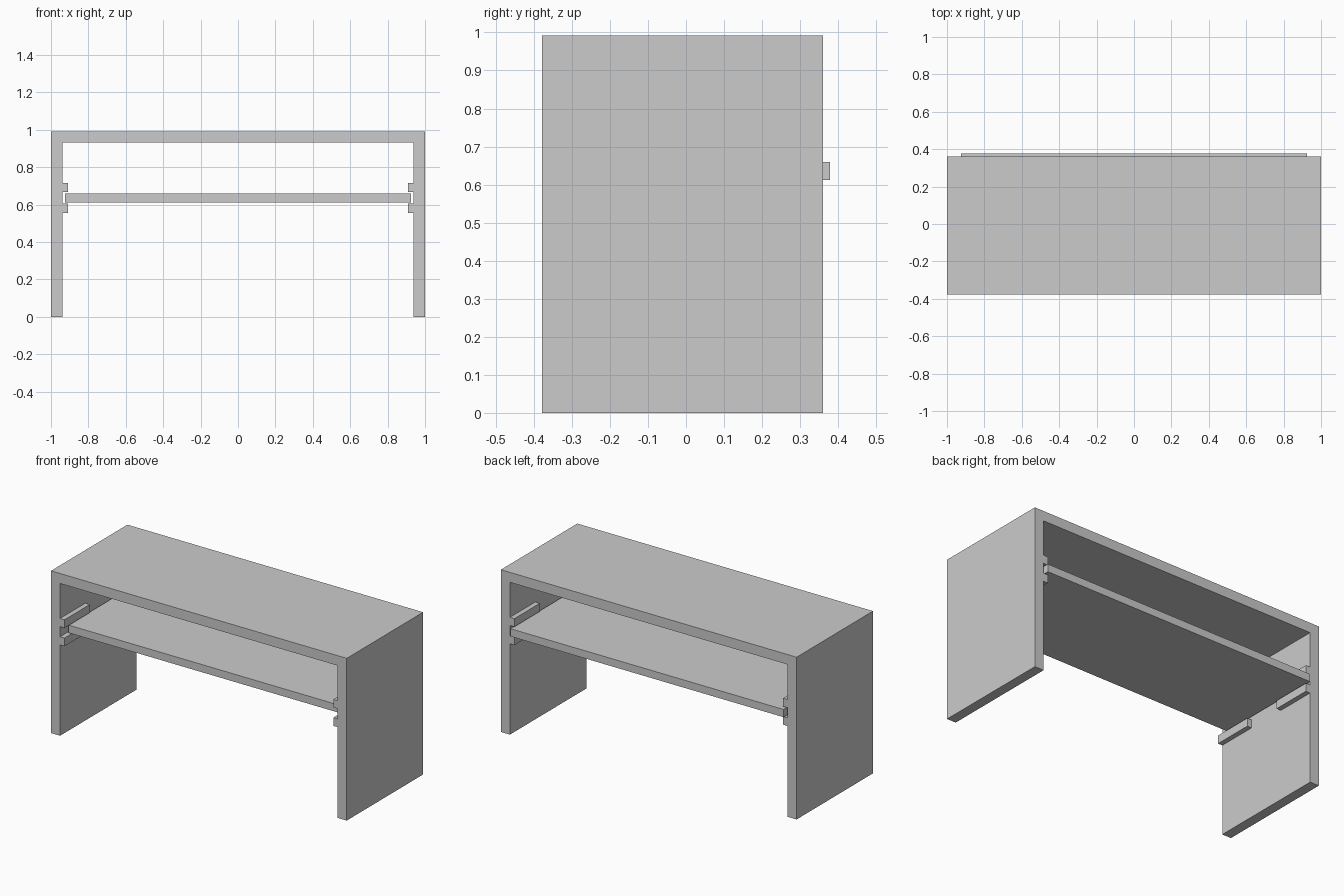
import bpy, bmesh

if "Cube" in bpy.data.objects:
    bpy.data.objects.remove(bpy.data.objects["Cube"])

Y0, Y1 = -0.378, 0.36      # front and back of the desk body
H, T = 0.992, 0.061        # height and panel thickness


def prism(name, profile, y0, y1):
    """Extrude a closed x-z profile from y0 to y1."""
    bm = bmesh.new()
    face = bm.faces.new([bm.verts.new((x, y0, z)) for x, z in profile])
    ext = bmesh.ops.extrude_face_region(bm, geom=[face])
    verts = [v for v in ext["geom"] if isinstance(v, bmesh.types.BMVert)]
    bmesh.ops.translate(bm, verts=verts, vec=(0, y1 - y0, 0))
    bmesh.ops.recalc_face_normals(bm, faces=bm.faces)
    mesh = bpy.data.meshes.new(name)
    bm.to_mesh(mesh)
    bm.free()
    obj = bpy.data.objects.new(name, mesh)
    bpy.context.collection.objects.link(obj)
    return obj


def box(name, x0, x1, y0, y1, z0, z1):
    return prism(name, [(x0, z0), (x1, z0), (x1, z1), (x0, z1)], y0, y1)


# Desk body: top and two side panels in one U-shaped profile
prism("desk_frame", [(-1, 0), (-1 + T, 0), (-1 + T, H - T), (1 - T, H - T),
                     (1 - T, 0), (1, 0), (1, H), (-1, H)], Y0, Y1)

# Sliding shelf, slightly pushed out at the back
box("sliding_shelf", -0.924, 0.924, -0.32, 0.378, 0.612, 0.659)

# Short guide rails above and below the shelf, at front and back of each side
RAIL = 0.246
for level, z0, z1 in (("upper", 0.667, 0.717), ("lower", 0.555, 0.605)):
    for end, y0 in (("front", Y0), ("back", Y1 - RAIL)):
        for side, s in (("left", -1), ("right", 1)):
            xa, xb = sorted((s * (1 - T), s * 0.909))
            box(f"{level}_{end}_{side}_rail", xa, xb, y0, y0 + RAIL, z0, z1)
